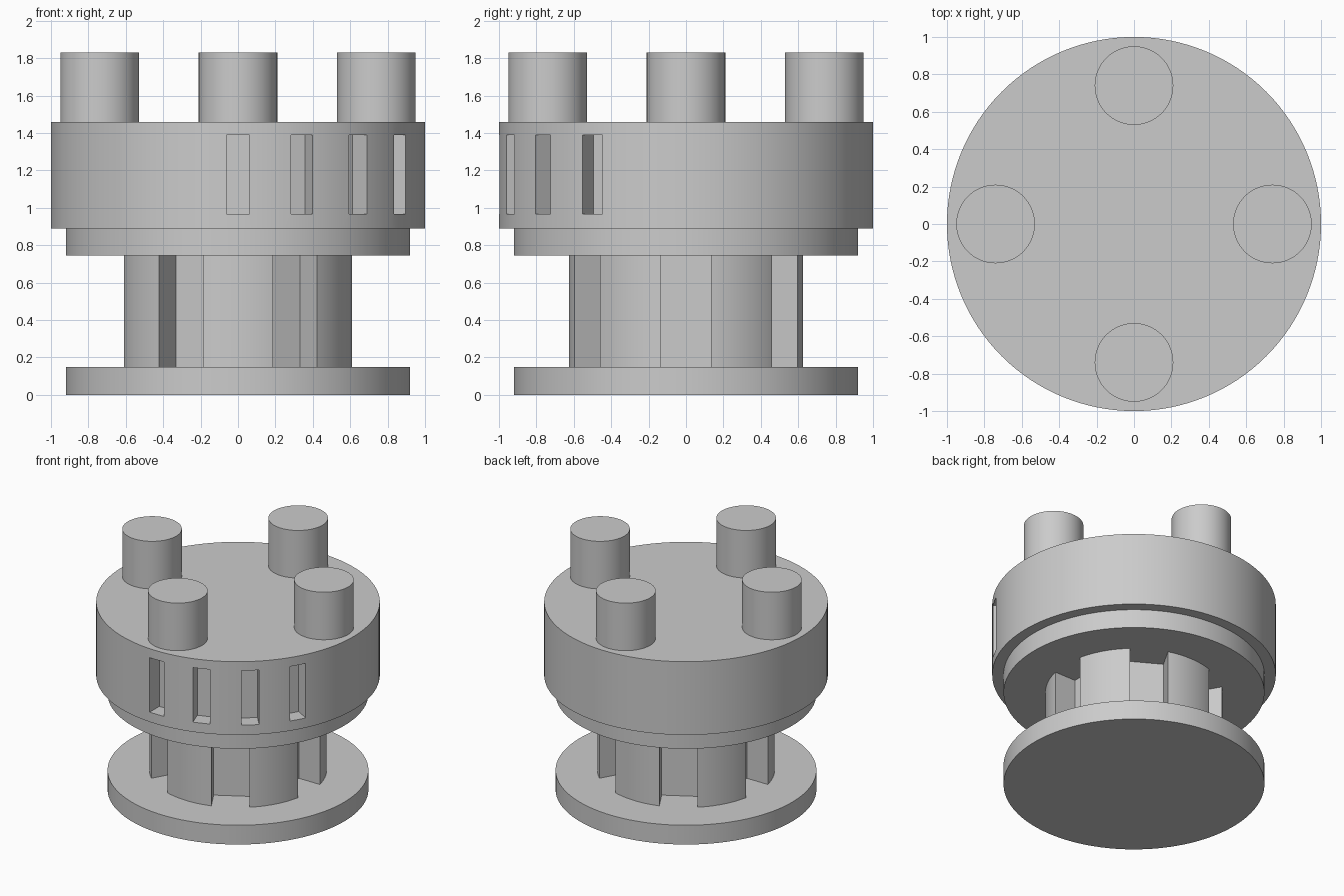
import bpy
import bmesh
from math import radians, sin, cos, asin, sqrt
from mathutils import Matrix, Vector

SEGMENTS = 128

default_cube = bpy.data.objects.get("Cube")
if default_cube:
    bpy.data.objects.remove(default_cube)

grey = bpy.data.materials.new("plain grey")
grey.use_nodes = True
colour = (0.6, 0.6, 0.6, 1)
grey.diffuse_color = colour
grey.node_tree.nodes["Principled BSDF"].inputs["Base Color"].default_value = colour


def new_object(name, bm):
    bmesh.ops.recalc_face_normals(bm, faces=bm.faces)
    mesh = bpy.data.meshes.new(name)
    bm.to_mesh(mesh)
    bm.free()
    mesh.materials.append(grey)
    obj = bpy.data.objects.new(name, mesh)
    bpy.context.collection.objects.link(obj)
    return obj


def select_only(obj):
    bpy.ops.object.select_all(action="DESELECT")
    obj.select_set(True)
    bpy.context.view_layer.objects.active = obj


def smooth(obj):
    select_only(obj)
    bpy.ops.object.shade_smooth_by_angle(angle=radians(20))


def cylinder(name, radius, bottom, top, x=0, y=0):
    bm = bmesh.new()
    centre = Matrix.Translation((x, y, (bottom + top) / 2))
    bmesh.ops.create_cone(bm, cap_ends=True, segments=SEGMENTS, radius1=radius,
                          radius2=radius, depth=top - bottom, matrix=centre)
    return new_object(name, bm)


def prism(name, outline, bottom, top):
    bm = bmesh.new()
    face = bm.faces.new([bm.verts.new((x, y, bottom)) for x, y in outline])
    extruded = bmesh.ops.extrude_face_region(bm, geom=[face])["geom"]
    verts = [v for v in extruded if isinstance(v, bmesh.types.BMVert)]
    bmesh.ops.translate(bm, verts=verts, vec=(0, 0, top - bottom))
    return new_object(name, bm)


# Base plate and upper flange
smooth(cylinder("base_plate", 0.92, 0, 0.15))
smooth(cylinder("upper_flange", 0.92, 0.745, 0.89))

# Grooved core: six curved ribs between straight-sided, flat-bottomed grooves
core_radius, groove_half, groove_floor = 0.625, 0.135, 0.43
edge_angle = asin(groove_half / core_radius)
rib_span = radians(60) - 2 * edge_angle
outline = []
for i in range(6):
    turn = Matrix.Rotation(radians(60 * i), 2)
    for side in (-groove_half, groove_half):
        outline.append(turn @ Vector((groove_floor, side)))
    for step in range(17):
        a = edge_angle + rib_span * step / 16
        outline.append(turn @ Vector((core_radius * cos(a), core_radius * sin(a))))
smooth(prism("grooved_core", outline, 0.15, 0.745))

# Drum with four slots cut around its front left quarter
drum = cylinder("drum", 1, 0.89, 1.46)
bm = bmesh.new()
for i in range(4):
    place = (Matrix.Rotation(radians(20 * i - 90), 4, "Z")
             @ Matrix.Translation((1.03, 0, 1.178))
             @ Matrix.Diagonal((0.3, 0.123, 0.424, 1)))
    bmesh.ops.create_cube(bm, size=1, matrix=place)
cutter = new_object("slot_cutter", bm)
cutter.hide_render = True
slots = drum.modifiers.new("slots", "BOOLEAN")
slots.operation = "DIFFERENCE"
slots.solver = "EXACT"
slots.object = cutter
select_only(drum)
bpy.ops.object.modifier_apply(modifier=slots.name)
bpy.data.objects.remove(cutter)
smooth(drum)

# Four pegs on top
pegs = {"left": (1, 0), "back": (0, 1), "right": (-1, 0), "front": (0, -1)}
for side, (x, y) in pegs.items():
    smooth(cylinder(side + "_peg", 0.21, 1.46, 1.83, 0.74 * x, 0.74 * y))
